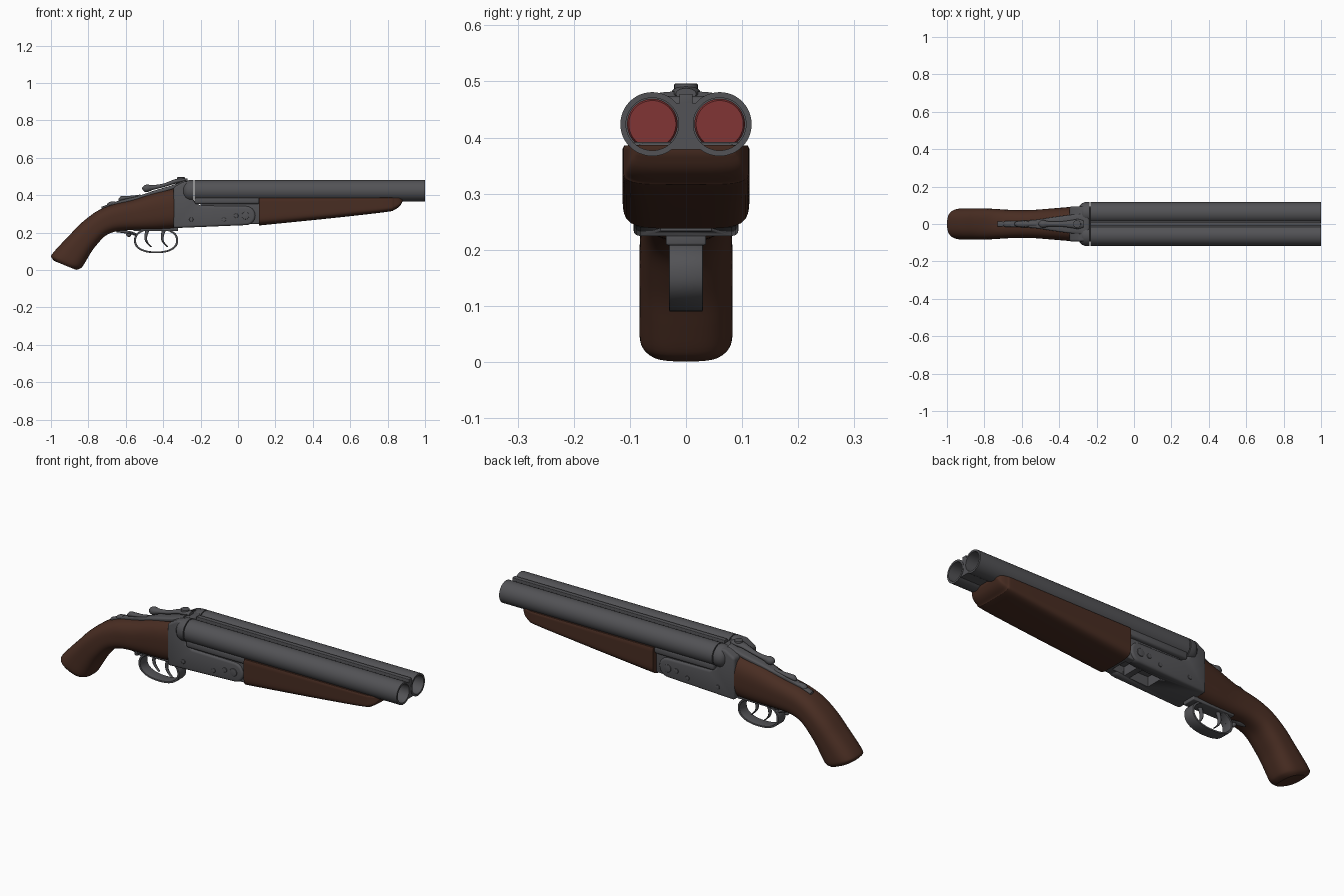
import bpy, bmesh, math
from mathutils import Vector

cube = bpy.data.objects.get("Cube")
if cube:
    bpy.data.objects.remove(cube)


def material(name, rgb):
    m = bpy.data.materials.new(name)
    m.use_nodes = True
    m.diffuse_color = (*rgb, 1)
    m.node_tree.nodes["Principled BSDF"].inputs["Base Color"].default_value = (*rgb, 1)
    return m


STEEL = material("gunmetal", (0.085, 0.085, 0.092))
WOOD = material("dark walnut", (0.066, 0.026, 0.016))
RED = material("shell red", (0.22, 0.035, 0.035))


def finish(name, bm, mat, bevel=0, angle=35):
    bmesh.ops.recalc_face_normals(bm, faces=bm.faces)
    me = bpy.data.meshes.new(name)
    bm.to_mesh(me)
    bm.free()
    me.materials.append(mat)
    ob = bpy.data.objects.new(name, me)
    bpy.context.collection.objects.link(ob)
    bpy.ops.object.select_all(action="DESELECT")
    ob.select_set(True)
    bpy.context.view_layer.objects.active = ob
    if bevel:
        mod = ob.modifiers.new("Bevel", "BEVEL")
        mod.width, mod.segments = bevel, 3
        bpy.ops.object.modifier_apply(modifier=mod.name)
    bpy.ops.object.shade_smooth_by_angle(angle=math.radians(angle))
    return ob


def skin(name, rings, mat, closed=False, **kw):
    """Bridge equal rings of points; cap the ends unless closed."""
    bm = bmesh.new()
    vs = [[bm.verts.new(p) for p in r] for r in rings]
    n = len(vs[0])
    for a, b in zip(vs, vs[1:] + vs[:1] if closed else vs[1:]):
        for i in range(n):
            bm.faces.new((a[i], a[(i + 1) % n], b[(i + 1) % n], b[i]))
    if not closed:
        bm.faces.new(vs[0])
        bm.faces.new(vs[-1])
    return finish(name, bm, mat, **kw)


def side_prism(name, pts, half, mat=STEEL, y=0, **kw):
    return skin(name, [[(x, y + s * half, z) for x, z in pts] for s in (-1, 1)], mat, **kw)


def box(name, x0, x1, half, z0, z1, **kw):
    return side_prism(name, [(x0, z0), (x1, z0), (x1, z1), (x0, z1)], half, **kw)


def catmull(keys, steps):
    k = [Vector(v) for v in keys]
    k = [2 * k[0] - k[1]] + k + [2 * k[-1] - k[-2]]
    out = []
    for a, b, c, d in zip(k, k[1:], k[2:], k[3:]):
        for i in range(steps):
            t = i / steps
            out.append(0.5 * (2 * b + (c - a) * t + (2 * a - 5 * b + 4 * c - d) * t * t
                              + (3 * b - a - 3 * c + d) * t ** 3))
    return out + [k[-2]]


def loft(name, keys, mat=STEEL, top=2, low=2, y=0, steps=4, sides=32):
    """Keys: top x, top z, bottom x, bottom z, half width; superelliptic sections."""
    rings = []
    for tx, tz, bx, bz, w in catmull(keys, steps):
        ring = []
        for i in range(sides):
            a = math.tau * i / sides
            c, s = math.cos(a), math.sin(a)
            e = top if s > 0 else low
            r = (abs(c) ** e + abs(s) ** e) ** (-1 / e)
            f = (1 + s * r) / 2
            ring.append((bx + (tx - bx) * f, y + w * c * r, bz + (tz - bz) * f))
        rings.append(ring)
    return skin(name, rings, mat)


def lathe(name, prof, y, z, mat=STEEL, closed=False, sides=48):
    """Profile of (x, radius) turned about an axis along x."""
    rings = [[(x, y + r * math.cos(math.tau * i / sides), z + r * math.sin(math.tau * i / sides))
              for i in range(sides)] for x, r in prof]
    return skin(name, rings, mat, closed)


def disc(name, x, y, z, r, depth, axis):
    pts = [(r * math.cos(math.tau * i / 24), r * math.sin(math.tau * i / 24)) for i in range(24)]
    place = (lambda u, v, d: (x + u, y + d, z + v)) if axis == "y" else (lambda u, v, d: (x + u, y + v, z + d))
    return skin(name, [[place(u, v, s * depth) for u, v in pts] for s in (-1, 1)], STEEL, bevel=0.002)


def cut(ob, cutter):
    cutter.hide_render = True
    mod = ob.modifiers.new("Cut", "BOOLEAN")
    mod.operation, mod.object = "DIFFERENCE", cutter
    bpy.context.view_layer.objects.active = ob
    bpy.ops.object.modifier_apply(modifier=mod.name)


# Barrels, shells and rounded breech fences
BZ, BY, R = 0.424, 0.06, 0.057
for side, s in (("left", 1), ("right", -1)):
    lathe(side + "_barrel", [(-0.232, R), (1, R), (1, 0.047), (-0.232, 0.047)], s * BY, BZ, closed=True)
    lathe(side + "_shell", [(-0.232, 0.045), (-0.15, 0.045), (-0.145, 0.042)], s * BY, BZ, RED)
    lathe(side + "_breech_fence", [(-0.237, R), (-0.262, R), (-0.278, 0.051), (-0.29, 0.038), (-0.296, 0.015)],
          s * BY, BZ)

# Web filling the gap between the barrels, and the sighting rib
edge = [(BY - math.sqrt(0.052 ** 2 - d * d), BZ + d) for d in [0.0075 * i for i in range(-6, 6)]]
web = edge + [(-y, z) for y, z in reversed(edge)]
skin("barrel_web", [[(x, y, z) for y, z in web] for x in (-0.232, 0.998)], STEEL)
box("sighting_rib", -0.232, 0.998, 0.012, 0.45, 0.478, bevel=0.002)

# Receiver with rounded front cheeks
nose = [(0.042 + 0.051 * math.cos(a), 0.291 + 0.051 * math.sin(a))
        for a in [math.radians(-90 + 15 * i) for i in range(13)]]
outline = [(-0.345, 0.224)] + nose + [(-0.2, 0.345), (-0.237, 0.365), (-0.237, 0.474), (-0.29, 0.474), (-0.345, 0.442)]
receiver = side_prism("receiver", outline, 0.094, bevel=0.012)
hinge = box("hinge_block", -0.2, 0.118, 0.084, 0.246, 0.39, bevel=0.006)
box("barrel_lug", -0.232, 0.115, 0.104, 0.352, 0.392, bevel=0.012)
for i, (a, b) in enumerate(((0.02, 0.09), (-0.12, -0.01))):
    cutter = box("slot_cutter", a, b, 0.045, 0.15, 0.285)
    cut(receiver, cutter)
    cut(hinge, cutter)
    bpy.data.objects.remove(cutter)

# Screws and hinge pin on both cheeks
for s in (-1, 1):
    for x, z, r in ((-0.25, 0.27, 0.011), (-0.075, 0.27, 0.011), (0.04, 0.291, 0.02), (-0.01, 0.29, 0.012)):
        disc("cheek_screw", x, s * 0.094, z, r, 0.004, "y")

# Wooden fore-end
loft("fore_end", [(x, 0.387, x, z, w) for x, z, w in (
    (0.112, 0.238, 0.113), (0.5, 0.277, 0.113), (0.79, 0.31, 0.113), (0.835, 0.322, 0.109),
    (0.865, 0.342, 0.1), (0.882, 0.372, 0.086))], WOOD, top=24, low=5, sides=64)

# Wooden pistol-grip stock
loft("stock", [
    (-0.342, 0.44, -0.342, 0.222, 0.091), (-0.45, 0.412, -0.43, 0.216, 0.083),
    (-0.56, 0.375, -0.53, 0.214, 0.075), (-0.67, 0.35, -0.62, 0.211, 0.075),
    (-0.74, 0.322, -0.675, 0.2, 0.078), (-0.79, 0.29, -0.715, 0.178, 0.081),
    (-0.85, 0.24, -0.755, 0.135, 0.083), (-0.9, 0.187, -0.782, 0.1, 0.083),
    (-0.95, 0.135, -0.806, 0.06, 0.083), (-0.99, 0.09, -0.832, 0.018, 0.083),
    (-0.999, 0.07, -0.848, 0.006, 0.079), (-0.982, 0.048, -0.866, 0.001, 0.068)],
    WOOD, top=2.7, low=2.9, sides=48)

# Top tang, opening lever and safety catch
def bar(name, keys, **kw):
    """Keys: x, centre z, half height, half width."""
    return loft(name, [(x, z + h, x, z - h, w) for x, z, h, w in keys], **kw)


bar("top_tang", [(-0.28, 0.47, 0.012, 0.055), (-0.35, 0.442, 0.012, 0.048), (-0.45, 0.412, 0.012, 0.034),
                 (-0.53, 0.387, 0.01, 0.022), (-0.64, 0.36, 0.01, 0.016), (-0.73, 0.33, 0.008, 0.013)], top=4, low=4)
bar("opening_lever", [(-0.512, 0.436, 0.004, 0.004), (-0.502, 0.436, 0.016, 0.016), (-0.484, 0.437, 0.02, 0.021),
                      (-0.455, 0.441, 0.013, 0.014), (-0.4, 0.452, 0.01, 0.013), (-0.34, 0.472, 0.012, 0.02),
                      (-0.3, 0.48, 0.012, 0.026), (-0.27, 0.478, 0.01, 0.018)])
disc("lever_pivot", -0.305, 0, 0.482, 0.021, 0.014, "z")
bar("safety_catch", [(-0.64, 0.375, 0.004, 0.006), (-0.625, 0.382, 0.013, 0.014), (-0.6, 0.386, 0.01, 0.016),
                     (-0.56, 0.39, 0.008, 0.012), (-0.52, 0.398, 0.006, 0.012)])
bar("safety_rear_stud", [(-0.7, 0.348, 0.006, 0.008), (-0.685, 0.352, 0.012, 0.017), (-0.66, 0.36, 0.008, 0.014)])

# Trigger guard: open loop, its plate and rear tail
def loop(rx, rz):
    pts = []
    for i in range(49):
        a = math.radians(110 + 320 * i / 48)
        c, s = math.cos(a), math.sin(a)
        r = (abs(c) ** 2.3 + abs(s) ** 2.3) ** (-1 / 2.3)
        pts.append((-0.438 + rx * c * r, 0.158 + rz * s * r))
    return pts


side_prism("trigger_guard", loop(0.118, 0.068) + loop(0.107, 0.059)[::-1], 0.03, bevel=0.002)
box("guard_plate", -0.56, -0.32, 0.036, 0.208, 0.235, bevel=0.004)
bar("guard_tail", [(-0.54, 0.186, 0.008, 0.02), (-0.57, 0.198, 0.008, 0.018), (-0.62, 0.206, 0.008, 0.012),
                   (-0.65, 0.206, 0.004, 0.006)])
bar("tail_stud", [(-0.598, 0.19, 0.003, 0.003), (-0.59, 0.19, 0.012, 0.012), (-0.578, 0.19, 0.012, 0.012),
                  (-0.57, 0.19, 0.003, 0.003)])

# Two curved triggers
for name, dx, y in (("front_trigger", 0, -0.01), ("rear_trigger", -0.088, 0.01)):
    loft(name, [(x + dx + t, z, x + dx - t, z, w) for x, z, t, w in (
        (-0.392, 0.225, 0.012, 0.01), (-0.405, 0.18, 0.008, 0.01), (-0.4, 0.15, 0.006, 0.009),
        (-0.375, 0.122, 0.004, 0.007))], y=y, sides=16)
